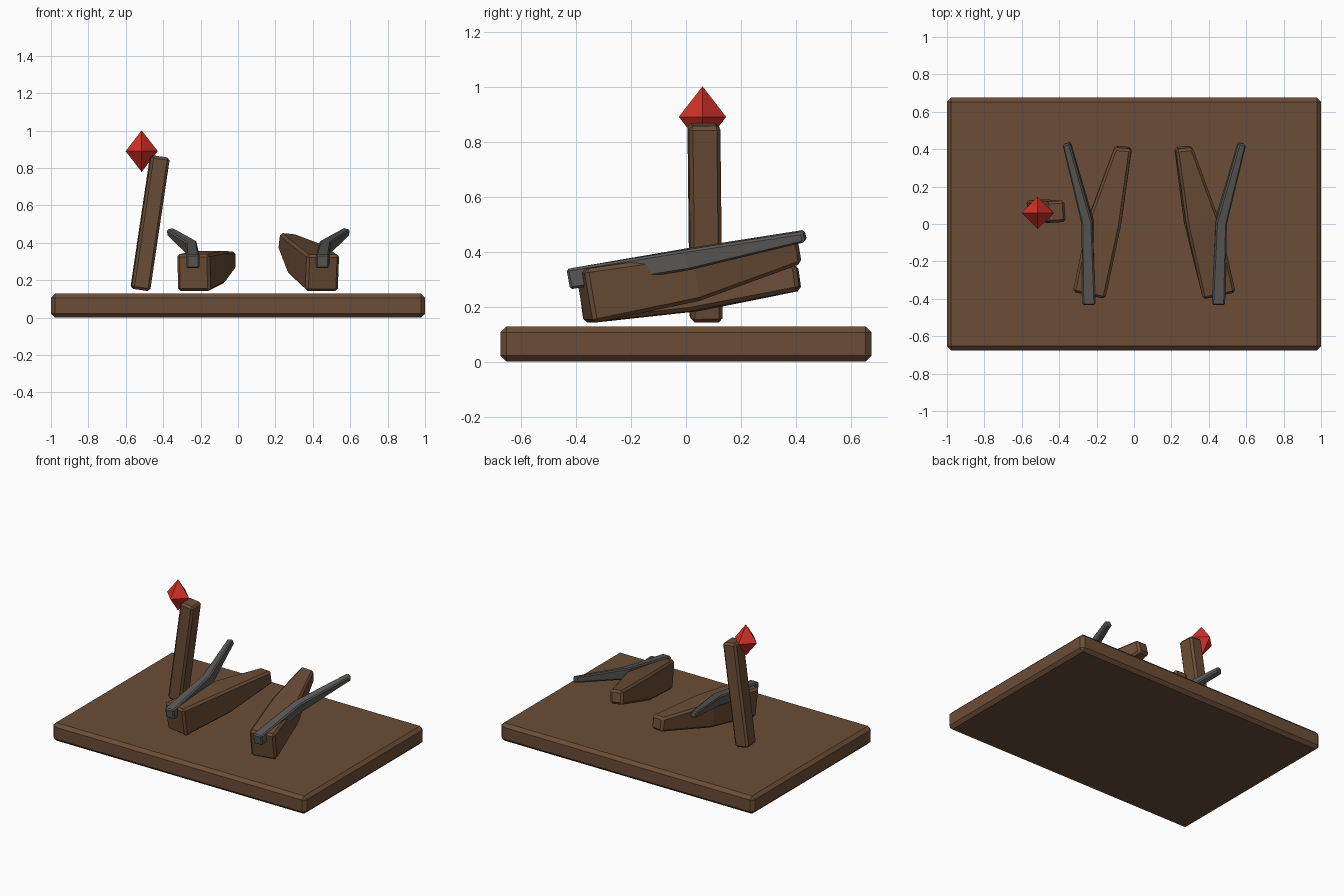
import bpy, bmesh, math
from mathutils import Vector, Euler

if "Cube" in bpy.data.objects:
    bpy.data.objects.remove(bpy.data.objects["Cube"])


def material(name, rgb):
    m = bpy.data.materials.new(name)
    m.diffuse_color = (*rgb, 1)
    m.use_nodes = True
    m.node_tree.nodes["Principled BSDF"].inputs["Base Color"].default_value = m.diffuse_color
    return m


WOOD = material("brown wood", (0.15, 0.075, 0.038))
STEEL = material("dark grey metal", (0.105, 0.102, 0.098))
RED = material("red", (0.65, 0.03, 0.02))


def finish(name, bm, mat, bevel=0):
    bmesh.ops.recalc_face_normals(bm, faces=bm.faces[:])
    me = bpy.data.meshes.new(name)
    bm.to_mesh(me)
    bm.free()
    me.materials.append(mat)
    ob = bpy.data.objects.new(name, me)
    bpy.context.collection.objects.link(ob)
    if bevel:
        mod = ob.modifiers.new("chamfer", 'BEVEL')
        mod.width = bevel
        mod.segments = 1
        mod.limit_method = 'ANGLE'
        mod.angle_limit = math.radians(35)
    return ob


def beam(name, sections, mat, bevel):
    """Loft rectangles given as (centre, (width, height), (pitch, roll, yaw) in degrees)."""
    bm = bmesh.new()
    rings = []
    for centre, (w, h), turn in sections:
        rot = Euler([math.radians(a) for a in turn])
        ring = []
        for sx, sz in ((-1, -1), (1, -1), (1, 1), (-1, 1)):
            p = Vector((sx * w / 2, 0, sz * h / 2))
            p.rotate(rot)
            ring.append(bm.verts.new(p + Vector(centre)))
        rings.append(ring)
    for a, b in zip(rings, rings[1:]):
        for i in range(4):
            j = (i + 1) % 4
            bm.faces.new((a[i], a[j], b[j], b[i]))
    bm.faces.new(rings[0])
    bm.faces.new(rings[-1])
    return finish(name, bm, mat, bevel)


# Base board
beam("base_board", [((0, y, 0.064), (2, 0.128), (0, 0, 0)) for y in (-0.675, 0.675)],
     WOOD, 0.022)

# Leaning lever post
beam("lever_post", [((-0.523, 0.073, 0.148), (0.1, 0.115), (-90, 0, 4)),
                    ((-0.417, 0.065, 0.862), (0.1, 0.115), (-90, 0, 4))], WOOD, 0.014)
post = bpy.data.objects["lever_post"]
# tip the end faces square to the lean
for v in post.data.vertices:
    cx = -0.523 if v.co.z < 0.5 else -0.417
    v.co.z -= (v.co.x - cx) * 0.15

# Eight-sided red knob
bm = bmesh.new()
c = Vector((-0.515, 0.06, 0.89))
rim = [bm.verts.new(c + Vector((0.086 * math.cos(a), 0.086 * math.sin(a), 0)))
       for a in (0, math.pi / 2, math.pi, math.pi * 1.5)]
for dz in (0.111, -0.111):
    tip = bm.verts.new(c + Vector((0, 0, dz)))
    for i in range(4):
        bm.faces.new((rim[i], rim[(i + 1) % 4], tip))
finish("knob", bm, RED)

# Wooden pedal bodies, tapering to the back
beam("left_pedal", [((-0.238, -0.37, 0.24), (0.178, 0.2), (8, 0, -12)),
                    ((-0.155, 0.02, 0.27), (0.178, 0.175), (8, 0, -11)),
                    ((-0.057, 0.41, 0.306), (0.092, 0.095), (8, -1, -6))], WOOD, 0.014)
beam("right_pedal", [((0.453, -0.37, 0.238), (0.178, 0.2), (10, 0, 12)),
                     ((0.36, 0.02, 0.312), (0.178, 0.175), (10, 4, 11)),
                     ((0.264, 0.41, 0.405), (0.092, 0.092), (10, 6, 6))], WOOD, 0.014)

# Bent metal bars laid over the pedals
for name, s, x in (("left_bar", -1, (-0.241, -0.248, -0.36)),
                   ("right_bar", 1, (0.452, 0.464, 0.577))):
    beam(name, [((x[0], -0.428, 0.3), (0.07, 0.075), (10, 0, 0)),
                ((x[1], 0.01, 0.373), (0.06, 0.075), (10, s * 8, -s * 8)),
                ((x[2], 0.432, 0.457), (0.042, 0.04), (10, s * 15, -s * 15))],
         STEEL, 0.008)
